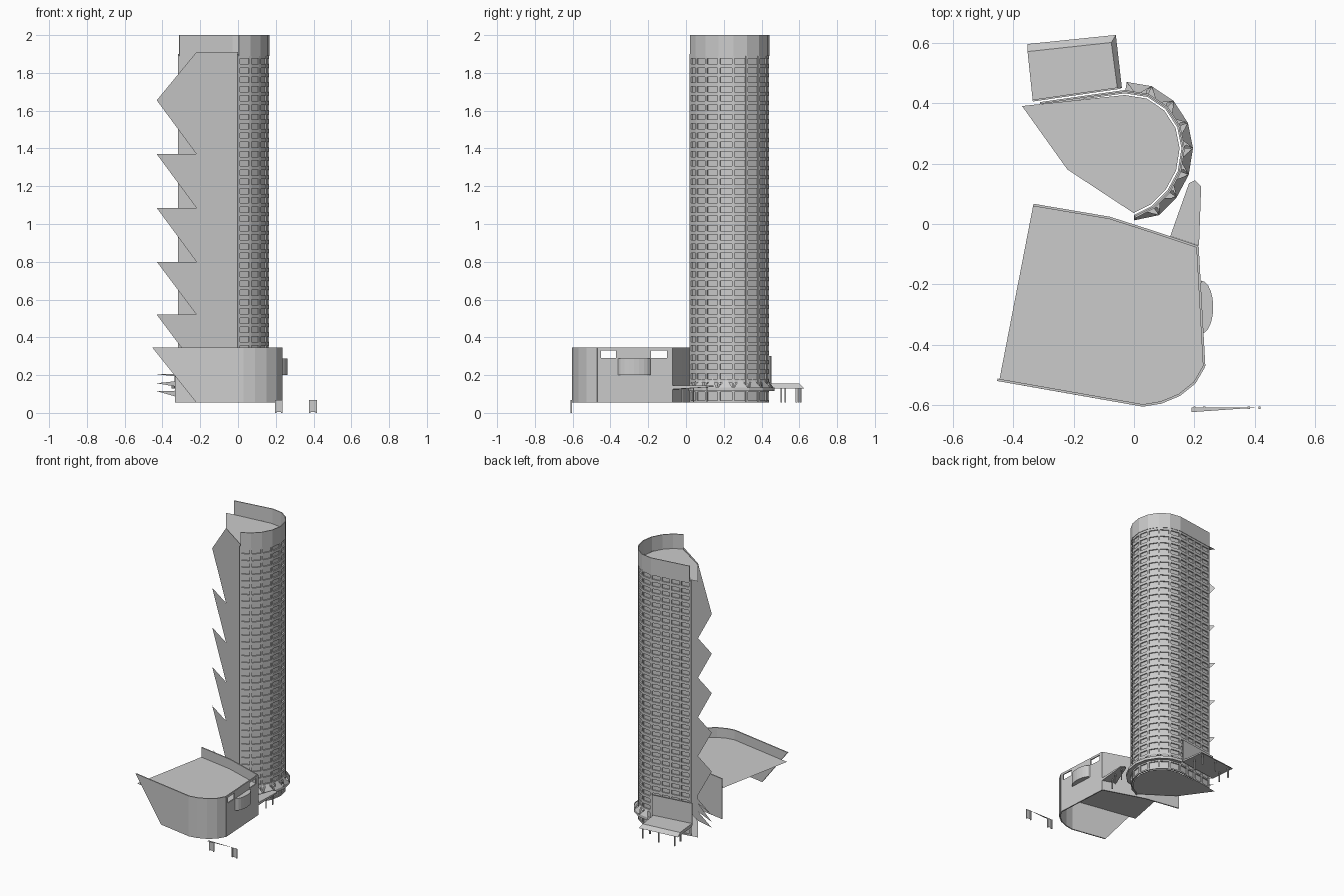
import bpy, bmesh, math
from mathutils import Vector

cube = bpy.data.objects.get("Cube")
if cube:
    bpy.data.objects.remove(cube)

grey = bpy.data.materials.new("concrete grey")
grey.use_nodes = True
grey.diffuse_color = (0.6, 0.6, 0.6, 1)
grey.node_tree.nodes["Principled BSDF"].inputs["Base Color"].default_value = (0.6, 0.6, 0.6, 1)

BASE, EAVES, TOP = 0.055, 1.9, 2.0


def finish(name, bm, thick=0):
    mesh = bpy.data.meshes.new(name)
    bm.to_mesh(mesh)
    bm.free()
    mesh.materials.append(grey)
    obj = bpy.data.objects.new(name, mesh)
    bpy.context.collection.objects.link(obj)
    if thick:
        mod = obj.modifiers.new("thickness", "SOLIDIFY")
        mod.thickness = thick
        mod.offset = 0
    return obj


def at(path, z):
    return [Vector((p[0], p[1], z)) for p in path]


def strip(bm, low, high):
    """Quads between two rows of points."""
    a = [bm.verts.new(p) for p in low]
    b = [bm.verts.new(p) for p in high]
    for i in range(len(a) - 1):
        bm.faces.new((a[i], a[i + 1], b[i + 1], b[i]))


def polygon(bm, points):
    return bm.faces.new([bm.verts.new(p) for p in points])


def prism(bm, path, z0, z1):
    face = polygon(bm, at(path, z0))
    top = bmesh.ops.extrude_face_region(bm, geom=[face])["geom"]
    for v in top:
        if isinstance(v, bmesh.types.BMVert):
            v.co.z = z1
    bmesh.ops.recalc_face_normals(bm, faces=bm.faces)


def offset(path, dist):
    """Move an open plan path to its right side."""
    pts = [Vector(p) for p in path]
    out = []
    for i, p in enumerate(pts):
        d = (pts[min(i + 1, len(pts) - 1)] - pts[max(i - 1, 0)]).normalized()
        out.append(p + Vector((d.y, -d.x)) * dist)
    return out


def post(bm, x, y, z0, z1, half):
    prism(bm, [(x - half, y - half), (x + half, y - half),
               (x + half, y + half), (x - half, y + half)], z0, z1)


# Tower plan: rounded nose, then a straight back wall
nose = [(0, 0.03), (0.06, 0.06), (0.11, 0.11), (0.145, 0.175), (0.157, 0.25),
        (0.143, 0.32), (0.104, 0.38), (0.045, 0.42), (-0.03, 0.432)]
back_end = Vector((-0.31, 0.392))
plan = [Vector(p) for p in nose]
plan += [Vector(nose[-1]).lerp(back_end, k / 4) for k in range(1, 5)]
face_line = offset(plan, 0.008)

bm = bmesh.new()
strip(bm, at(plan, BASE), at(plan, EAVES))
finish("tower_glazing", bm)

bm = bmesh.new()
strip(bm, at(face_line, EAVES - 0.01), at(face_line, TOP))
finish("tower_parapet", bm, 0.006)


# Floor bands and piers form the window lattice
def band(bm, z0, z1):
    strip(bm, at(plan, z0), at(face_line, z0))
    strip(bm, at(face_line, z0), at(face_line, z1))
    strip(bm, at(face_line, z1), at(plan, z1))


bm = bmesh.new()
ROWS, FIRST, STEP = 35, 0.17, 0.049
for i in range(ROWS + 1):
    z = FIRST + i * STEP
    band(bm, z - 0.01, z + 0.01)
for z in (BASE + 0.005, 0.115):
    band(bm, z - 0.005, z + 0.005)
finish("floor_bands", bm)

bm = bmesh.new()
for i, p in enumerate(plan):
    d = (plan[min(i + 1, len(plan) - 1)] - plan[max(i - 1, 0)]).normalized() * 0.007
    q = face_line[i]
    row = [p - d, q - d, q + d, p + d]
    strip(bm, at(row, BASE), at(row, EAVES))
finish("window_piers", bm)

# Roof and floor plates reach out to the pointed corner
plate = [p.lerp(Vector((-0.05, 0.24)), 0.03) for p in plan[:9]]
plate += [Vector((-0.37, 0.39)), Vector((-0.22, 0.18))]
for name, z in (("tower_roof", EAVES), ("tower_floor", BASE)):
    bm = bmesh.new()
    polygon(bm, at(plate, z))
    finish(name, bm)

# Toothed sail wall
profile = [(0, BASE), (0, 1.91), (-0.22, 1.91), (-0.43, 1.655)]
for z in (1.37, 1.085, 0.80, 0.52):
    profile += [(-0.22, z), (-0.43, z)]
profile += [(-0.22, 0.24), (-0.22, 0.21)]
for tip, root in ((0.205, 0.18), (0.157, 0.12), (0.115, BASE)):
    profile += [(-0.43, tip), (-0.22, root)]
bm = bmesh.new()
polygon(bm, [(x, 0.028 - 0.68 * x, z) for x, z in profile])
finish("toothed_sail", bm)

# Flared skirt with braces around the nose
rim = offset(nose, 0.038)
rim[0] = Vector((0, 0.012))
bm = bmesh.new()
for i in range(len(nose) - 1):
    a, b = at(nose[i:i + 2], 0.185)
    c, d = at(rim[i:i + 2], 0.125)
    mid = (a + b) / 2
    polygon(bm, (c, d, mid))
    polygon(bm, (a, c, (a + c) / 2 + (mid - a) * 0.35))
strip(bm, at(rim, 0.115), at(rim, 0.135))
strip(bm, at(nose, 0.12), at(rim, 0.12))
finish("flared_skirt", bm)

# Podium walls
LOW, HIGH, DECK = BASE, 0.345, 0.275
curve = [(0.03, -0.6), (0.09, -0.59), (0.15, -0.565), (0.2, -0.525), (0.232, -0.47)]
bm = bmesh.new()
strip(bm, at([(-0.22, -0.556)] + curve, LOW), at([(-0.452, -0.515)] + curve, HIGH))
finish("podium_front_wall", bm, 0.008)

back = [(0.21, -0.075), (0.06, -0.025), (-0.08, 0.02), (-0.333, 0.063)]
bm = bmesh.new()
strip(bm, at(back, LOW), at(back, HIGH))
finish("podium_back_wall", bm, 0.008)


def side(y):
    return (0.232 - (y + 0.47) * 0.0557, y)


# Side wall with two openings above the deck
bm = bmesh.new()
ends = [side(-0.47), side(-0.075)]
strip(bm, at(ends, LOW), at(ends, 0.29))
strip(bm, at(ends, 0.33), at(ends, HIGH))
for y0, y1 in ((-0.47, -0.45), (-0.37, -0.185), (-0.1, -0.075)):
    pair = [side(y0), side(y1)]
    strip(bm, at(pair, 0.29), at(pair, 0.33))
finish("podium_side_wall", bm, 0.008)

bm = bmesh.new()
polygon(bm, at([(-0.445, -0.515)] + curve + back, DECK))
finish("podium_roof", bm)

# Curved balcony on the side wall
bm = bmesh.new()
arc = [(0.222 + 0.04 * math.sin(t), -0.275 - 0.088 * math.cos(t))
       for t in (math.pi * k / 10 for k in range(11))]
prism(bm, arc, 0.2, 0.287)
finish("side_balcony", bm)

# Tapered side canopy on posts
bm = bmesh.new()
leaf = [(0.12, -0.04), (0.215, -0.072), (0.222, 0.125), (0.202, 0.145), (0.182, 0.135)]
prism(bm, leaf, 0.125, 0.145)
for v in bm.verts:
    if v.co.y > 0 and v.co.z < 0.13:
        v.co.z = 0.137
finish("side_canopy", bm)
bm = bmesh.new()
for x, y in ((0.17, -0.02), (0.195, 0.04), (0.2, 0.11)):
    post(bm, x, y, BASE, 0.135, 0.003)
finish("side_canopy_posts", bm)

# Rear entrance canopy with a sloped fascia, posts and panel
bm = bmesh.new()
prism(bm, [(-0.335, 0.41), (-0.04, 0.45), (-0.06, 0.625), (-0.352, 0.595)], 0.13, 0.155)
for v in bm.verts:
    if v.co.z > 0.15:
        v.co.y -= 0.025 if v.co.y > 0.5 else 0
        v.co.x -= 0.015 if v.co.x > -0.2 else 0
finish("rear_canopy", bm)
bm = bmesh.new()
for x, y in ((-0.32, 0.585), (-0.2, 0.597), (-0.08, 0.608), (-0.31, 0.505), (-0.08, 0.525)):
    post(bm, x, y, BASE, 0.135, 0.004)
finish("rear_canopy_posts", bm)
bm = bmesh.new()
ends = [(-0.335, 0.408), (-0.045, 0.45)]
strip(bm, at(ends, 0.14), at(ends, 0.3))
finish("rear_entrance_panel", bm, 0.006)

# Free-standing gate in front
bm = bmesh.new()
for x in (0.2, 0.232, 0.38, 0.415):
    post(bm, x, -0.608, 0, 0.068, 0.004)
for x in (0.2, 0.38):
    polygon(bm, [(x, -0.608, 0.004), (x + 0.034, -0.608, 0.004),
                 (x + 0.034, -0.608, 0.068), (x, -0.608, 0.068)])
finish("gate_posts", bm)
bm = bmesh.new()
polygon(bm, at([(0.19, -0.622), (0.42, -0.606), (0.19, -0.606)], 0.069))
finish("gate_top", bm)
